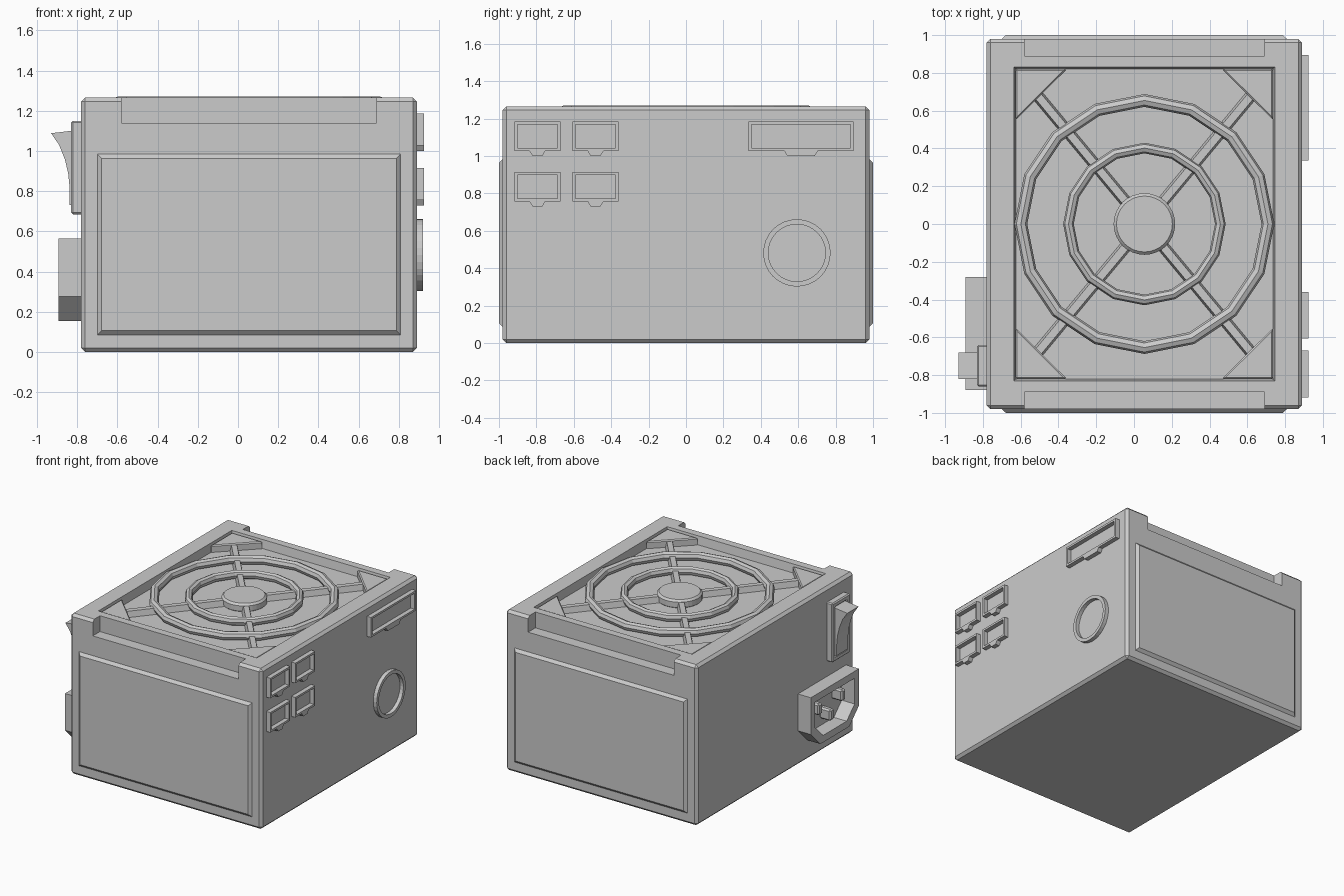
import bpy, bmesh, math
from mathutils import Matrix, Vector

if "Cube" in bpy.data.objects:
    bpy.data.objects.remove(bpy.data.objects["Cube"])

CX = 0.055  # body centre in x
TOP = 1.265
FLOOR = 1.20


def finish(name, bm):
    bmesh.ops.recalc_face_normals(bm, faces=bm.faces)
    me = bpy.data.meshes.new(name)
    bm.to_mesh(me)
    bm.free()
    ob = bpy.data.objects.new(name, me)
    bpy.context.collection.objects.link(ob)
    return ob


def place(axis, p, d):
    return (d, p[0], p[1]) if axis == 'x' else (p[0], d, p[1]) if axis == 'y' else (p[0], p[1], d)


def prism(name, pts, axis, a, b, pts_b=None):
    """Extrude a profile along an axis, optionally tapering to a second profile."""
    bm = bmesh.new()
    lo = [bm.verts.new(place(axis, p, a)) for p in pts]
    hi = [bm.verts.new(place(axis, p, b)) for p in (pts_b or pts)]
    n = len(pts)
    bm.faces.new(lo)
    bm.faces.new(hi)
    for i in range(n):
        j = (i + 1) % n
        bm.faces.new((lo[i], lo[j], hi[j], hi[i]))
    return finish(name, bm)


def frame(name, outer, inner, axis, a, b):
    """Hollow rim between two matching profiles."""
    bm = bmesh.new()
    loops = [[bm.verts.new(place(axis, p, d)) for p in pts]
             for pts, d in ((outer, a), (outer, b), (inner, b), (inner, a))]
    n = len(outer)
    for k in range(4):
        u, v = loops[k], loops[(k + 1) % 4]
        for i in range(n):
            j = (i + 1) % n
            bm.faces.new((u[i], u[j], v[j], v[i]))
    return finish(name, bm)


def rect(x0, x1, y0, y1, m=0.0):
    return [(x0 + m, y0 + m), (x1 - m, y0 + m), (x1 - m, y1 - m), (x0 + m, y1 - m)]


def circle(cx, cy, r, n):
    return [(cx + r * math.cos(2 * math.pi * i / n), cy + r * math.sin(2 * math.pi * i / n)) for i in range(n)]


def bevel(ob, w, angle=30):
    m = ob.modifiers.new("bevel", 'BEVEL')
    m.width = w
    m.segments = 1
    m.limit_method = 'ANGLE'
    m.angle_limit = math.radians(angle)
    return ob


def cut(ob, cutter):
    cutter.hide_render = True
    cutter.hide_set(True)
    m = ob.modifiers.new("cut", 'BOOLEAN')
    m.operation = 'DIFFERENCE'
    m.solver = 'EXACT'
    m.object = cutter


# Case body with fan recess and two top-edge notches
body = bevel(prism("case_body", rect(-0.78, 0.89, -0.98, 0.98), 'z', 0, TOP), 0.02)
cut(body, prism("recess_cutter", rect(-0.625, 0.735, -0.82, 0.82), 'z', FLOOR, 1.29,
                rect(-0.64, 0.75, -0.835, 0.835)))
for s, side in ((-1, "front"), (1, "back")):
    y0, y1 = sorted((s * 0.89, s * 1.05))
    cut(body, prism(side + "_notch_cutter", rect(-0.58, 0.69, y0, y1), 'z', 1.14, 1.4))
    # Raised side panels
    r = (-0.705, 0.815, 0.08, 0.99)
    prism(side + "_panel", rect(*r), 'y', s * 0.975, s * 1.0, rect(*r, 0.027))

# Fan guard: rings, hub, spokes, corner plates
for name, r, t in (("outer_ring", 0.654, 0.034), ("inner_ring", 0.402, 0.028)):
    bm = bmesh.new()
    rows = []
    for i in range(16):
        a = 2 * math.pi * i / 16
        row = []
        for k in range(8):
            b = 2 * math.pi * k / 8
            q = r + t * math.cos(b)
            row.append(bm.verts.new((CX + q * math.cos(a), q * math.sin(a), 1.236 + 0.034 * math.sin(b))))
        rows.append(row)
    for i in range(16):
        u, v = rows[i], rows[(i + 1) % 16]
        for k in range(8):
            j = (k + 1) % 8
            bm.faces.new((u[k], v[k], v[j], u[j]))
    finish(name, bm)

bevel(prism("fan_hub", circle(CX, 0, 0.163, 32), 'z', FLOOR - 0.01, 1.262), 0.015, 60)

diag = math.atan2(0.83, 0.69)
for i, a in enumerate((diag, math.pi - diag, math.pi + diag, -diag)):
    sp = prism(f"spoke_{i + 1}", rect(0.12, 0.90, -0.033, 0.033), 'z', FLOOR - 0.01, 1.245,
               rect(0.12, 0.90, -0.02, 0.02))
    sp.data.transform(Matrix.Translation((CX, 0, 0)) @ Matrix.Rotation(a, 4, 'Z'))

for i, (sx, sy) in enumerate(((1, 1), (-1, 1), (-1, -1), (1, -1))):
    tri = [(CX + sx * x, sy * y) for x, y in ((0.682, 0.82), (0.41, 0.82), (0.682, 0.55))]
    bevel(prism(f"corner_plate_{i + 1}", tri, 'z', FLOOR - 0.01, 1.255), 0.008)


# Cable ports on the right side
def port(name, y0, y1, z0, tab):
    r = (y0, y1, z0, z0 + 0.158)
    frame(name + "_frame", rect(*r), rect(*r, 0.016), 'x', 0.88, 0.925)
    c = (y0 + y1) / 2
    prism(name + "_latch", [(c - tab, z0 + 0.004), (c - tab + 0.02, z0 - 0.028),
                            (c + tab - 0.02, z0 - 0.028), (c + tab, z0 + 0.004)], 'x', 0.88, 0.925)


for i, y in enumerate((-0.918, -0.607)):
    for j, z in enumerate((1.027, 0.757)):
        port(f"small_port_{i + 1}_{j + 1}", y, y + 0.247, z, 0.045)
port("wide_port", 0.335, 0.895, 1.027, 0.092)

frame("cable_grommet", circle(0.593, 0.482, 0.18, 32), circle(0.593, 0.482, 0.153, 32), 'x', 0.88, 0.92)

# Power switch on the left side
bevel(frame("switch_frame", rect(-0.86, -0.64, 0.685, 1.15), rect(-0.82, -0.68, 0.725, 1.11),
            'x', -0.77, -0.83), 0.008)
prism("switch_rocker", [(-0.77, 1.1), (-0.83, 1.1), (-0.93, 1.088), (-0.89, 1.03), (-0.862, 0.96),
                        (-0.845, 0.89), (-0.838, 0.82), (-0.838, 0.73), (-0.77, 0.73)], 'y', -0.82, -0.68)


# Power inlet with three pins
def inlet(m):
    y0, y1, z0, z1 = -0.88 + m, -0.28 - m, 0.155 + m, 0.565 - m
    c = 0.12 - 0.4 * m
    return [(y0, z1), (y0, z0 + c), (y0 + c, z0), (y1 - c, z0), (y1, z0 + c), (y1, z1)]


frame("power_inlet", inlet(0), inlet(0.055), 'x', -0.77, -0.892)
for i, (y, z) in enumerate(((-0.725, 0.41), (-0.435, 0.41), (-0.58, 0.31))):
    bevel(prism(f"inlet_pin_{i + 1}", rect(y - 0.025, y + 0.025, z - 0.045, z + 0.045),
                'x', -0.77, -0.87), 0.012)
